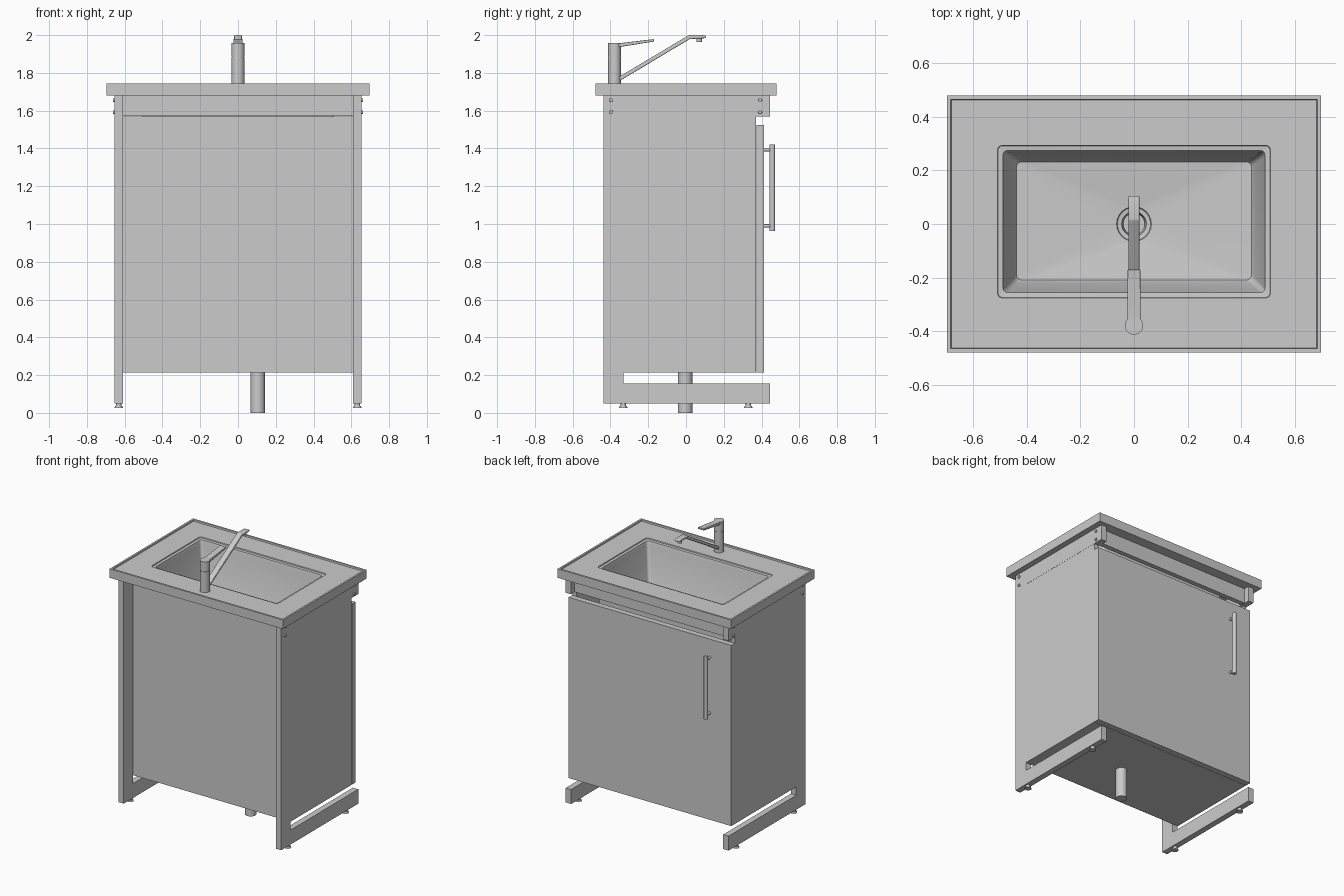
import bpy, bmesh, math
from mathutils import Matrix, Vector

if "Cube" in bpy.data.objects:
    bpy.data.objects.remove(bpy.data.objects["Cube"])


def finish(name, bm, bevel=0.0, smooth=False):
    bmesh.ops.recalc_face_normals(bm, faces=bm.faces)
    me = bpy.data.meshes.new(name)
    bm.to_mesh(me)
    bm.free()
    ob = bpy.data.objects.new(name, me)
    bpy.context.collection.objects.link(ob)
    if bevel:
        m = ob.modifiers.new("Bevel", 'BEVEL')
        m.width, m.segments = bevel, 3
    if smooth:
        bpy.ops.object.select_all(action='DESELECT')
        ob.select_set(True)
        bpy.context.view_layer.objects.active = ob
        bpy.ops.object.shade_smooth_by_angle(angle=math.radians(35))
    return ob


def box(name, x, y, z, bevel=0.0):
    bm = bmesh.new()
    bmesh.ops.create_cube(bm, size=1)
    for v in bm.verts:
        v.co = [a[0] + (c + 0.5) * (a[1] - a[0]) for a, c in zip((x, y, z), v.co)]
    return finish(name, bm, bevel)


def rod(name, p0, p1, r0, r1=None, seg=32):
    p0, p1 = Vector(p0), Vector(p1)
    d = p1 - p0
    bm = bmesh.new()
    mat = Matrix.Translation((p0 + p1) / 2) @ d.to_track_quat('Z', 'Y').to_matrix().to_4x4()
    bmesh.ops.create_cone(bm, cap_ends=True, segments=seg, radius1=r0,
                          radius2=r0 if r1 is None else r1, depth=d.length, matrix=mat)
    return finish(name, bm, smooth=True)


def prism(name, pts, x0, x1, bevel=0.0):
    # (y, z) profile extruded along x
    bm = bmesh.new()
    f = bm.faces.new([bm.verts.new((x0, y, z)) for y, z in pts])
    new = bmesh.ops.extrude_face_region(bm, geom=[f])["geom"]
    bmesh.ops.translate(bm, vec=(x1 - x0, 0, 0),
                        verts=[g for g in new if isinstance(g, bmesh.types.BMVert)])
    return finish(name, bm, bevel, smooth=bevel > 0)


def loft(name, loops, seg=6):
    # rounded rectangles (half width, y min, y max, corner radius, z) joined in order
    bm = bmesh.new()
    rings = []
    for hx, ya, yb, r, z in loops:
        ring = []
        corners = ((hx - r, yb - r), (r - hx, yb - r), (r - hx, ya + r), (hx - r, ya + r))
        for q, (cx, cy) in enumerate(corners):
            for i in range(seg + 1):
                a = (q + i / seg) * math.pi / 2
                ring.append(bm.verts.new((cx + r * math.cos(a), cy + r * math.sin(a), z)))
        rings.append(ring)
    n = len(rings[0])
    for a, b in zip(rings, rings[1:]):
        for i in range(n):
            j = (i + 1) % n
            bm.faces.new((a[i], a[j], b[j], b[i]))
    bm.faces.new(rings[0])
    bm.faces.new(rings[-1])
    bmesh.ops.remove_doubles(bm, verts=bm.verts, dist=1e-5)
    return finish(name, bm, smooth=True)


def disc(r, z):
    return (r, -r, r, r, z)


# Worktop with raised edge, sink bowl and drain in one skin
loft("worktop_and_bowl", [
    disc(0.06, 1.30), disc(0.06, 1.35), (0.46, -0.23, 0.25, 0.03, 1.38),
    (0.505, -0.27, 0.29, 0.02, 1.42), (0.505, -0.27, 0.29, 0.02, 1.68),
    (0.695, -0.478, 0.478, 0, 1.68), (0.695, -0.478, 0.478, 0, 1.745),
    (0.682, -0.464, 0.464, 0, 1.745), (0.680, -0.462, 0.462, 0, 1.735),
    (0.508, -0.275, 0.293, 0.018, 1.735), (0.506, -0.273, 0.291, 0.017, 1.728),
    (0.488, -0.255, 0.273, 0.017, 1.726), (0.482, -0.249, 0.267, 0.02, 1.70),
    (0.450, -0.220, 0.243, 0.02, 1.43), (0.438, -0.208, 0.231, 0.02, 1.405),
    disc(0.065, 1.385), disc(0.062, 1.38), disc(0.046, 1.378),
    disc(0.040, 1.33)])

# Cabinet panels
for side, s in (("left", -1), ("right", 1)):
    box(side + "_panel", sorted((s * 0.62, s * 0.652)), (-0.33, 0.37), (0.215, 1.57))
box("front_panel", (-0.62, 0.62), (-0.33, -0.30), (0.215, 1.57))
box("bottom_panel", (-0.62, 0.62), (-0.30, 0.37), (0.215, 0.245))
box("door", (-0.652, 0.652), (0.372, 0.413), (0.215, 1.525))

# Side frames with bolts and adjustable feet
frame = [(-0.438, 0.05), (0.445, 0.05), (0.445, 0.155), (-0.33, 0.155),
         (-0.33, 1.57), (0.445, 1.57), (0.445, 1.68), (-0.438, 1.68)]
for side, s in (("left", -1), ("right", 1)):
    prism(side + "_frame", frame, s * 0.61, s * 0.653)
    for y in (-0.396, 0.392):
        for z in (1.592, 1.655):
            rod(side + "_bolt", (s * 0.64, y, z), (s * 0.662, y, z), 0.011, 0.009, 16)
    for y in (-0.332, 0.33):
        x = s * 0.632
        rod(side + "_foot_stem", (x, y, 0.035), (x, y, 0.055), 0.014, seg=16)
        rod(side + "_foot_pad", (x, y, 0.025), (x, y, 0.036), 0.023, 0.019, 24)

# Cross rails under the worktop
box("front_rail", (-0.61, 0.61), (-0.334, -0.295), (1.572, 1.68))
box("back_rail", (-0.61, 0.61), (0.37, 0.405), (1.572, 1.68))

# Door handle
rod("handle_bar", (-0.48, 0.457, 0.963), (-0.48, 0.457, 1.42), 0.0145)
for z in (0.99, 1.393):
    rod("handle_standoff", (-0.48, 0.41, z), (-0.48, 0.457, z), 0.009, seg=16)

# Waste pipe
rod("waste_pipe", (0.105, -0.004, 0), (0.105, -0.004, 0.3), 0.038)

# Tap: body, turning head, lever, spout and nozzle
ty = -0.378
rod("tap_body", (0, ty, 1.73), (0, ty, 1.886), 0.034)
rod("tap_neck", (0, ty, 1.88), (0, ty, 1.895), 0.032)
rod("tap_head", (0, ty, 1.889), (0, ty, 1.958), 0.034)
prism("tap_lever", [(-0.375, 1.935), (-0.345, 1.938), (-0.17, 1.966), (-0.17, 1.979),
                    (-0.345, 1.958), (-0.375, 1.957)], -0.024, 0.024, 0.003)
prism("tap_spout", [(-0.36, 1.752), (0.02, 1.979), (0.105, 1.984), (0.105, 1.997),
                    (0.085, 2.0), (0.015, 2.0), (-0.36, 1.776)], -0.02, 0.02, 0.005)
rod("tap_nozzle", (0, 0.07, 1.964), (0, 0.07, 1.99), 0.015)
